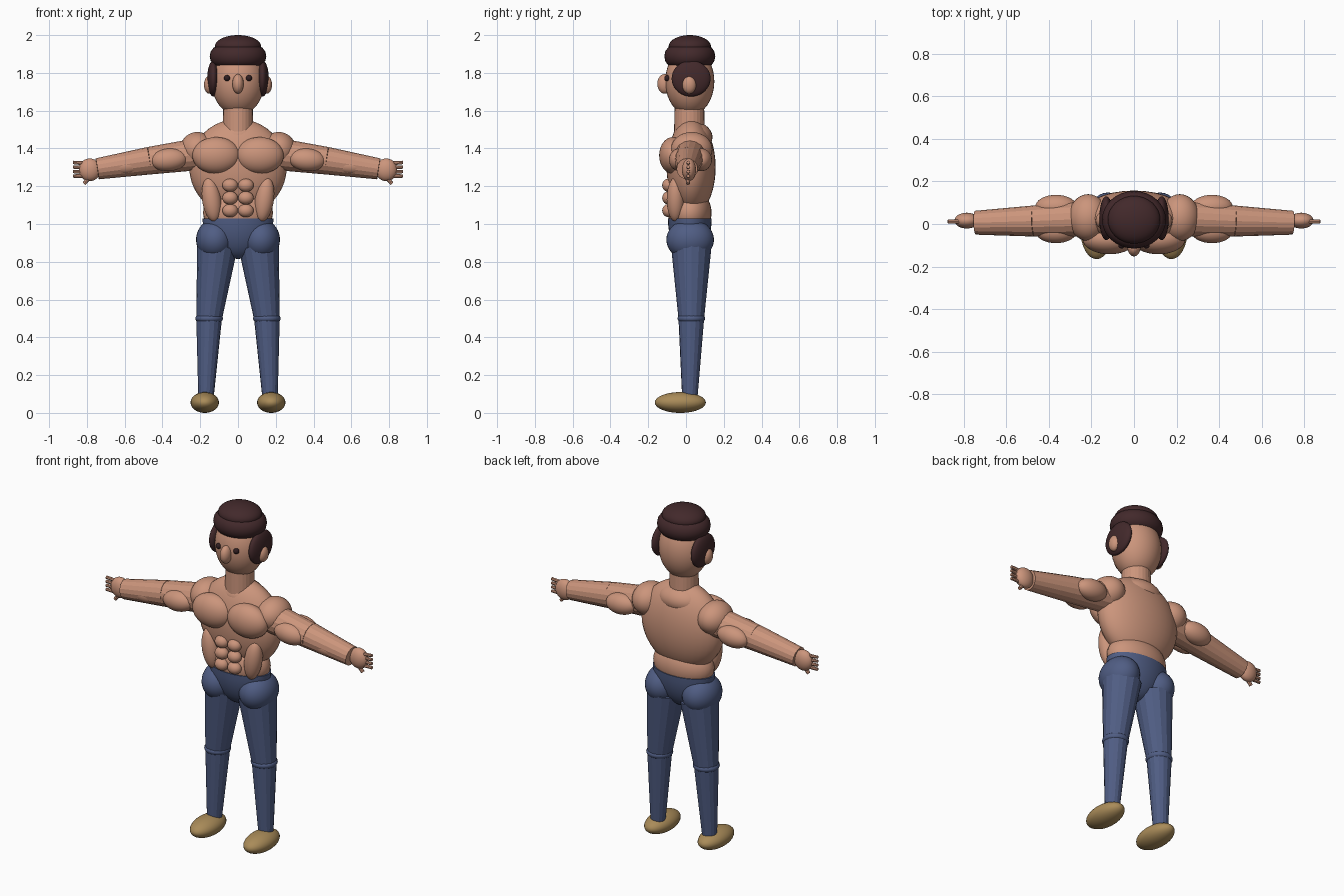
import bpy, bmesh, math
from mathutils import Vector, Matrix

cube = bpy.data.objects.get("Cube")
if cube:
    bpy.data.objects.remove(cube, do_unlink=True)


def material(name, rgb):
    m = bpy.data.materials.new(name)
    m.use_nodes = True
    m.diffuse_color = (*rgb, 1)
    m.node_tree.nodes["Principled BSDF"].inputs["Base Color"].default_value = (*rgb, 1)
    return m


skin = material("skin", (0.60, 0.30, 0.20))
denim = material("denim blue", (0.08, 0.11, 0.23))
hair = material("dark brown hair", (0.055, 0.022, 0.024))
shoe = material("tan shoe", (0.40, 0.26, 0.10))
black = material("eye dark", (0.03, 0.013, 0.015))


def finish(bm, name, mat, smooth=True):
    bmesh.ops.recalc_face_normals(bm, faces=bm.faces)
    for f in bm.faces:
        f.smooth = smooth
    me = bpy.data.meshes.new(name)
    bm.to_mesh(me)
    bm.free()
    me.materials.append(mat)
    ob = bpy.data.objects.new(name, me)
    bpy.context.collection.objects.link(ob)
    return ob


def ball(name, mat, centre, radii, tilt=0, cut_top=False):
    """Ellipsoid, tilted about y in degrees; cut_top keeps the lower half."""
    bm = bmesh.new()
    bmesh.ops.create_uvsphere(bm, u_segments=32, v_segments=20, radius=1)
    if cut_top:
        res = bmesh.ops.bisect_plane(bm, geom=bm.verts[:] + bm.edges[:] + bm.faces[:],
                                     plane_co=(0, 0, 0), plane_no=(0, 0, 1), clear_outer=True)
        edges = [e for e in bm.edges if e.is_boundary]
        bmesh.ops.holes_fill(bm, edges=edges)
    m = (Matrix.Translation(centre) @ Matrix.Rotation(math.radians(tilt), 4, 'Y')
         @ Matrix.Diagonal((*radii, 1)))
    bm.transform(m)
    ob = finish(bm, name, mat)
    if cut_top:
        for p in ob.data.polygons:
            p.use_smooth = p.normal.z < 0.9
    return ob


def limb(name, mat, a, b, r1, r2, sides=16):
    """Tapered cylinder from a to b."""
    a, b = Vector(a), Vector(b)
    d = b - a
    bm = bmesh.new()
    bmesh.ops.create_cone(bm, cap_ends=True, segments=sides, radius1=r1, radius2=r2, depth=d.length)
    bm.transform(Matrix.Translation((a + b) / 2) @ d.to_track_quat('Z', 'Y').to_matrix().to_4x4())
    return finish(bm, name, mat, smooth=False)


def ring(name, mat, centre, major, minor, scale, n=32, k=14):
    bm = bmesh.new()
    loops = []
    for i in range(n):
        a = math.tau * i / n
        loop = []
        for j in range(k):
            t = math.tau * j / k
            r = major + minor * math.cos(t)
            loop.append(bm.verts.new((r * math.cos(a), r * math.sin(a), minor * math.sin(t))))
        loops.append(loop)
    for i in range(n):
        p, q = loops[i], loops[(i + 1) % n]
        for j in range(k):
            bm.faces.new((p[j], q[j], q[(j + 1) % k], p[(j + 1) % k]))
    bm.transform(Matrix.Translation(centre) @ Matrix.Diagonal((*scale, 1)))
    return finish(bm, name, mat)


# Head, hair and neck
ball("head", skin, (0, 0.02, 1.755), (0.14, 0.13, 0.18))
ball("nose", skin, (0, -0.112, 1.742), (0.03, 0.04, 0.052))
ring("hair_band", hair, (0, 0.02, 1.888), 0.095, 0.055, (1, 0.9, 1.05))
ball("hair_top", hair, (0, 0.02, 1.94), (0.123, 0.112, 0.06))
limb("neck", skin, (0, 0.018, 1.45), (0, 0.018, 1.63), 0.082, 0.078, 24)

# Torso
ball("chest", skin, (0, 0.027, 1.3), (0.258, 0.13, 0.256))
ball("upper_back", skin, (0, 0.035, 1.46), (0.14, 0.105, 0.082))
ball("waist", skin, (0, 0.02, 1.06), (0.185, 0.115, 0.13))
ball("pelvis", denim, (0, 0.02, 1.03), (0.188, 0.116, 0.215), cut_top=True)

# Paired parts: left is +x
for side, s in (("left", 1), ("right", -1)):
    def pair_ball(part, mat, c, r, tilt=0):
        ball(f"{side}_{part}", mat, (s * c[0], c[1], c[2]), r, s * tilt)

    def pair_limb(part, mat, a, b, r1, r2, sides=16):
        limb(f"{side}_{part}", mat, (s * a[0], *a[1:]), (s * b[0], *b[1:]), r1, r2, sides)

    # Face
    pair_ball("eye", black, (0.058, -0.099, 1.772), (0.016, 0.016, 0.016))
    pair_ball("side_hair", hair, (0.13, 0.027, 1.77), (0.033, 0.103, 0.095))
    pair_ball("ear", skin, (0.152, 0.017, 1.737), (0.028, 0.037, 0.047))

    # Chest and stomach muscles
    pair_ball("pectoral", skin, (0.115, -0.07, 1.363), (0.127, 0.072, 0.097))
    pair_ball("oblique", skin, (0.14, -0.055, 1.13), (0.05, 0.047, 0.118), 8)
    for i in range(3):
        pair_ball(f"abdominal_{i + 1}", skin, (0.042, -0.092, 1.205 - i * 0.067),
                  (0.041, 0.034, 0.035))

    # Arm
    pair_ball("shoulder", skin, (0.215, 0.03, 1.395), (0.092, 0.11, 0.092))
    pair_limb("upper_arm", skin, (0.21, 0.025, 1.37), (0.47, 0.014, 1.335), 0.085, 0.073)
    pair_limb("forearm", skin, (0.47, 0.014, 1.335), (0.745, 0.006, 1.292), 0.073, 0.056)
    pair_ball("biceps", skin, (0.366, -0.033, 1.34), (0.098, 0.057, 0.06), 5)
    pair_ball("triceps", skin, (0.366, 0.08, 1.34), (0.098, 0.057, 0.06), 5)
    pair_ball("forearm_muscle", skin, (0.59, -0.018, 1.308), (0.096, 0.037, 0.043), 5)

    # Hand
    pair_ball("hand", skin, (0.785, 0.016, 1.287), (0.058, 0.037, 0.06))
    for i in range(4):
        z = 1.322 - i * 0.022
        pair_limb(f"finger_{i + 1}", skin, (0.8, 0.012, z - 0.002), (0.874, 0.012, z + 0.004 - i * 0.002),
                  0.011, 0.009, 8)
    pair_limb("thumb", skin, (0.78, 0.01, 1.255), (0.815, 0.01, 1.213), 0.013, 0.01, 8)

    # Leg and shoe
    pair_ball("hip", denim, (0.122, 0.022, 0.917), (0.1, 0.126, 0.108))
    pair_limb("thigh", denim, (0.11, 0.028, 0.88), (0.153, 0.028, 0.5), 0.107, 0.068)
    pair_ball("knee", denim, (0.153, 0.028, 0.5), (0.073, 0.073, 0.035))
    pair_limb("shin", denim, (0.153, 0.028, 0.5), (0.17, 0.02, 0.07), 0.068, 0.04)
    pair_ball("shoe", shoe, (0.176, -0.03, 0.055), (0.075, 0.135, 0.055))
